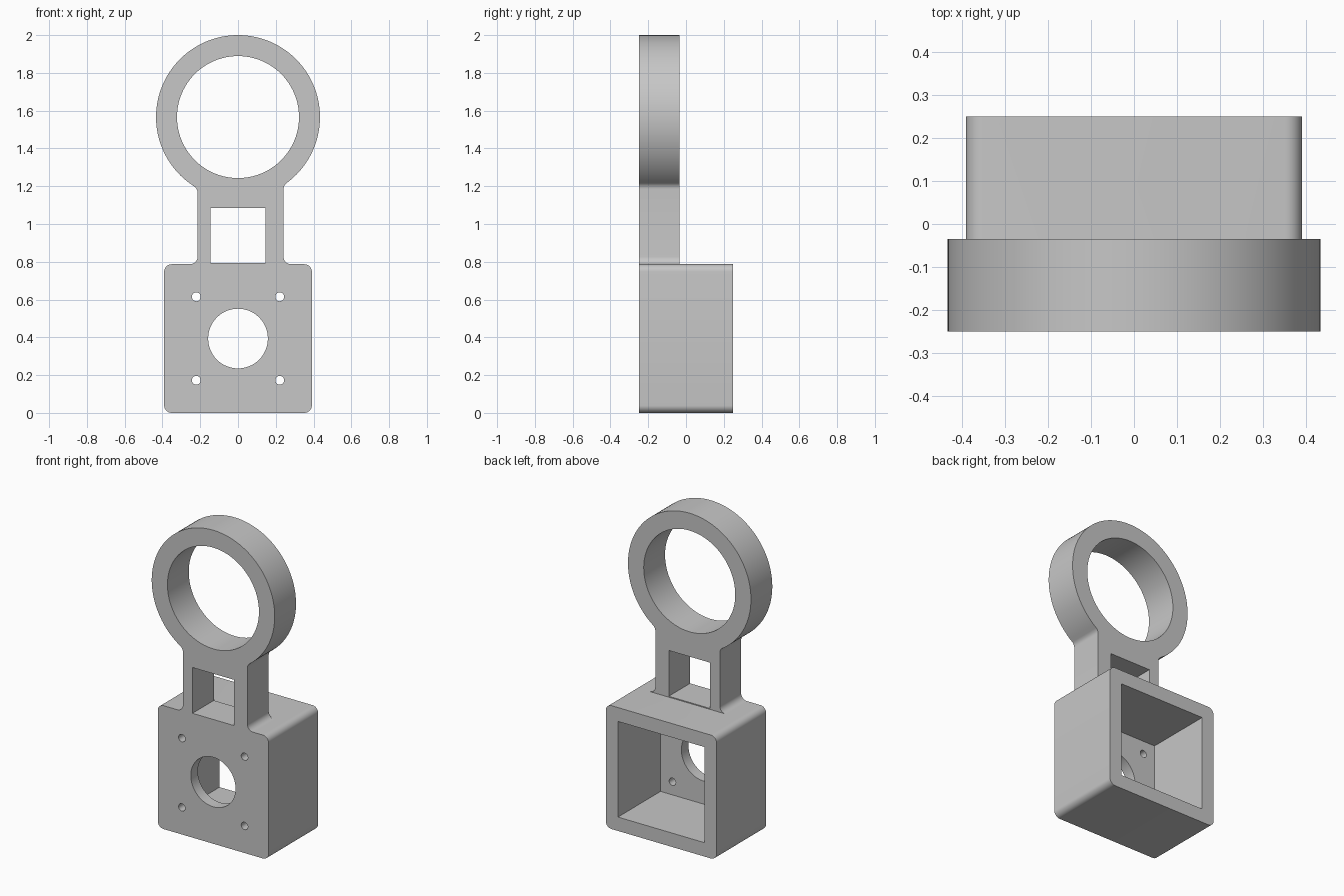
import bpy, bmesh
from math import pi, cos, sin, atan2, sqrt

if "Cube" in bpy.data.objects:
    bpy.data.objects.remove(bpy.data.objects["Cube"])

FRONT, BACK, PLATE_BACK = -0.25, 0.25, -0.035
HALF, TOP = 0.391, 0.787            # motor box half width and height
MID = TOP / 2
RING_Z, RING_R, BORE_R = 1.566, 0.434, 0.323
FILLET = 0.04

grey = bpy.data.materials.new("light grey")
grey.use_nodes = True
colour = (0.57, 0.57, 0.57, 1)
grey.diffuse_color = colour
grey.node_tree.nodes["Principled BSDF"].inputs["Base Color"].default_value = colour


def arc(cx, cz, r, a0, a1, n):
    steps = [a0 + (a1 - a0) * i / n for i in range(n + 1)]
    return [(cx + r * cos(a), cz + r * sin(a)) for a in steps]


def circle(cx, cz, r, n):
    return arc(cx, cz, r, 0, 2 * pi, n)[:-1]


def rectangle(x0, x1, z0, z1):
    return [(x0, z0), (x1, z0), (x1, z1), (x0, z1)]


def prism(name, profile, y0, y1):
    """Extrude an x-z profile along y."""
    bm = bmesh.new()
    face = bm.faces.new([bm.verts.new((x, y0, z)) for x, z in profile])
    grown = bmesh.ops.extrude_face_region(bm, geom=[face])["geom"]
    moved = [v for v in grown if isinstance(v, bmesh.types.BMVert)]
    bmesh.ops.translate(bm, verts=moved, vec=(0, y1 - y0, 0))
    bmesh.ops.recalc_face_normals(bm, faces=bm.faces)
    mesh = bpy.data.meshes.new(name)
    bm.to_mesh(mesh)
    bm.free()
    mesh.materials.append(grey)
    obj = bpy.data.objects.new(name, mesh)
    bpy.context.collection.objects.link(obj)
    return obj


def combine(target, tool, operation):
    """Apply a boolean and discard the tool."""
    mod = target.modifiers.new(operation, "BOOLEAN")
    mod.operation, mod.object, mod.solver = operation, tool, "EXACT"
    bpy.context.view_layer.objects.active = target
    bpy.ops.object.modifier_apply(modifier=mod.name)
    bpy.data.objects.remove(tool)


def neck_side(w):
    """Right-hand neck edge with its two fillets, and the angle where it joins the ring."""
    cx = w + FILLET
    cz = RING_Z - sqrt((RING_R + FILLET) ** 2 - cx ** 2)
    edge = [(cx, TOP - 0.04)]
    edge += arc(cx, TOP + FILLET, FILLET, 1.5 * pi, pi, 8)
    edge += arc(cx, cz, FILLET, pi, atan2(RING_Z - cz, -cx), 8)
    return edge, atan2(cz - RING_Z, cx)


# Motor box with rounded long edges
corners = [(1, 0), (-1, 1), (-1, 2), (1, 3)]
outline = []
for sx, quarter in corners:
    cz = TOP - FILLET if quarter < 2 else FILLET
    outline += arc(sx * (HALF - FILLET), cz, FILLET,
                   quarter * pi / 2, (quarter + 1) * pi / 2, 8)
mount = prism("motor_mount", outline, FRONT, BACK)

# Neck and ring plate, the neck slightly wider on one side
right, a_right = neck_side(0.241)
left, a_left = neck_side(0.214)
ring = arc(0, RING_Z, RING_R, a_right, pi - a_left, 96)[1:-1]
plate = right + ring + [(-x, z) for x, z in reversed(left)]
combine(mount, prism("neck_and_ring", plate, FRONT, PLATE_BACK), "UNION")

# Openings: ring bore, neck window, rear motor pocket, shaft hole, screw holes
cuts = [
    (circle(0, RING_Z, BORE_R, 96), FRONT - 0.1, BACK),
    (rectangle(-0.146, 0.146, TOP + 0.006, 1.085), FRONT - 0.1, BACK),
    (rectangle(-0.305, 0.305, MID - 0.305, MID + 0.305), FRONT + 0.071, BACK + 0.1),
    (circle(0, MID, 0.158, 64), FRONT - 0.1, 0),
]
for sx in (-1, 1):
    for sz in (-1, 1):
        cuts.append((circle(sx * 0.221, MID + sz * 0.221, 0.0235, 24), FRONT - 0.1, 0))
for profile, y0, y1 in cuts:
    combine(mount, prism("cutter", profile, y0, y1), "DIFFERENCE")

# Smooth curved walls, sharp rims
bpy.ops.object.select_all(action="DESELECT")
mount.select_set(True)
bpy.context.view_layer.objects.active = mount
bpy.ops.object.shade_smooth_by_angle(angle=pi / 6)
